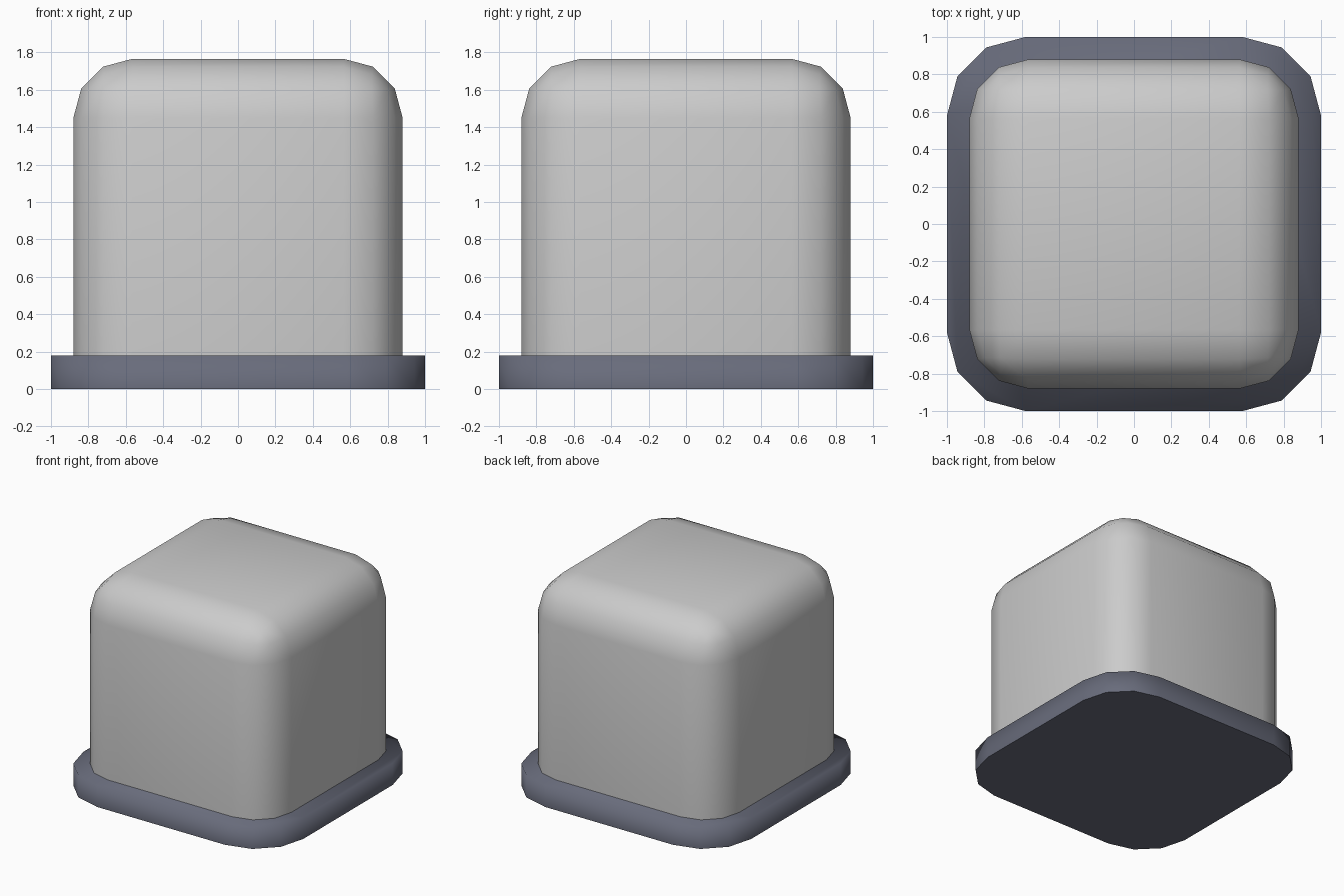
import bpy, bmesh

if "Cube" in bpy.data.objects:
    bpy.data.objects.remove(bpy.data.objects["Cube"])

SEGMENTS = 3


def rounded_block(name, half, z0, z1, radius, round_top):
    """Box with rounded upright edges and, optionally, a rounded top."""
    bm = bmesh.new()
    bmesh.ops.create_cube(bm, size=1)
    for v in bm.verts:
        v.co = (v.co.x * 2 * half, v.co.y * 2 * half, z1 if v.co.z > 0 else z0)

    def wanted(edge):
        a, b = (v.co.z for v in edge.verts)
        return abs(a - b) > 1e-4 or (round_top and min(a, b) > z1 - 1e-4)

    bmesh.ops.bevel(bm, geom=[e for e in bm.edges if wanted(e)], offset=radius,
                    offset_type='OFFSET', segments=SEGMENTS, profile=0.5,
                    affect='EDGES', clamp_overlap=True)
    bmesh.ops.recalc_face_normals(bm, faces=bm.faces[:])
    # Smooth all over, with a crisp rim round the flat underside
    for f in bm.faces:
        f.smooth = True
    for e in bm.edges:
        if all(v.co.z < z0 + 1e-4 for v in e.verts):
            e.smooth = False
    mesh = bpy.data.meshes.new(name)
    bm.to_mesh(mesh)
    bm.free()
    obj = bpy.data.objects.new(name, mesh)
    bpy.context.collection.objects.link(obj)
    return obj


# Dark base plate
base = rounded_block("base_plate", 1.0, 0.0, 0.18, 0.42, False)
slate = bpy.data.materials.new("slate")
slate.diffuse_color = (0.14, 0.15, 0.2, 1)
slate.use_nodes = True
slate.node_tree.nodes["Principled BSDF"].inputs["Base Color"].default_value = slate.diffuse_color
base.data.materials.append(slate)

# Rounded grey body standing on the plate
rounded_block("body", 0.88, 0.18, 1.765, 0.315, True)
